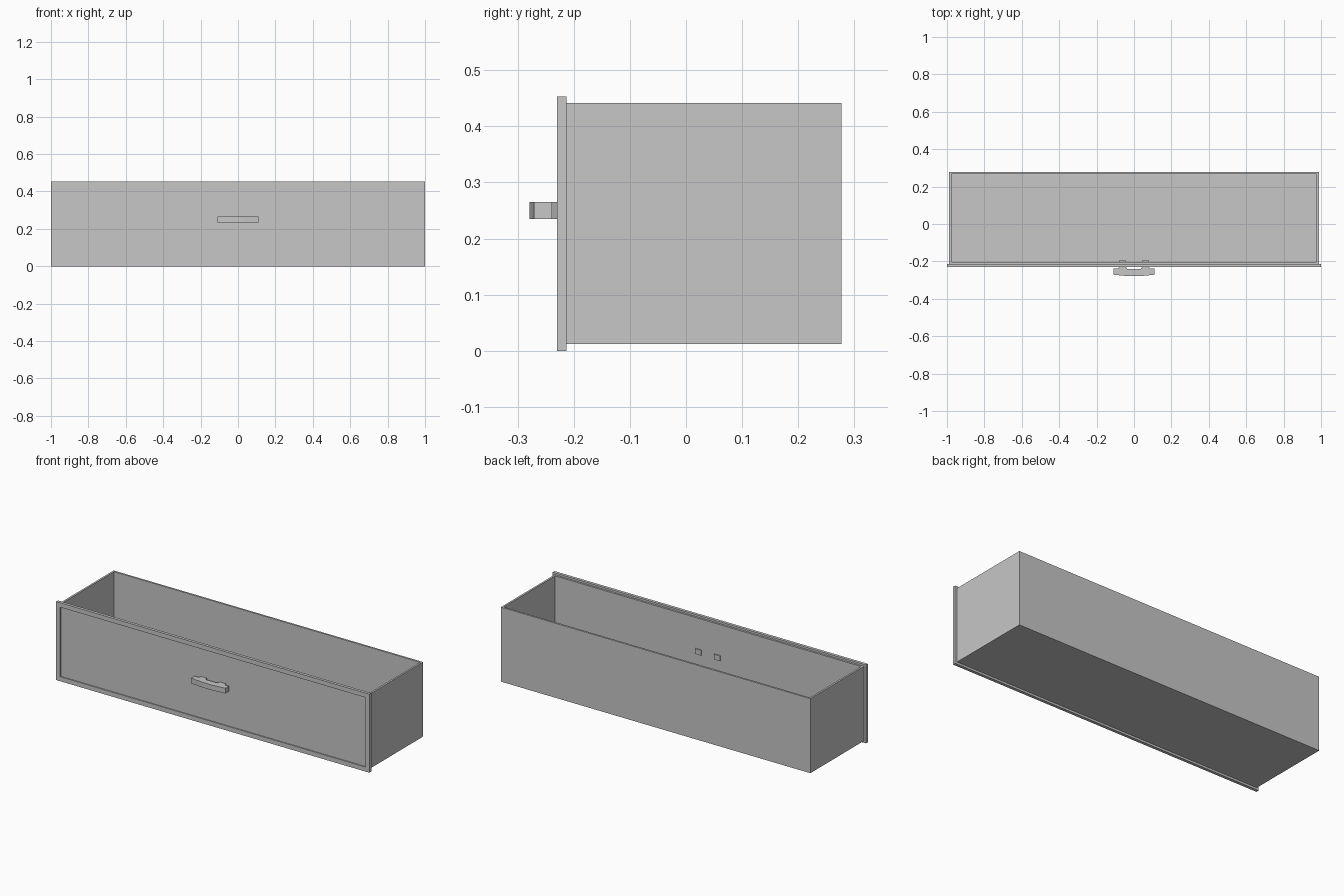
import bpy
import bmesh
from mathutils import Vector

old = bpy.data.objects.get("Cube")
if old:
    bpy.data.objects.remove(old, do_unlink=True)

# One plain grey for everything
grey = bpy.data.materials.new("light grey")
grey.use_nodes = True
colour = (0.57, 0.57, 0.57, 1)
grey.diffuse_color = colour
grey.node_tree.nodes["Principled BSDF"].inputs["Base Color"].default_value = colour


def finish(name, bm):
    bmesh.ops.recalc_face_normals(bm, faces=bm.faces)
    mesh = bpy.data.meshes.new(name)
    bm.to_mesh(mesh)
    bm.free()
    mesh.materials.append(grey)
    obj = bpy.data.objects.new(name, mesh)
    bpy.context.collection.objects.link(obj)
    return obj


def recessed_box(name, low, high, direction, rim, depth):
    """A box with one face hollowed out, leaving a rim around it."""
    low, high, direction = Vector(low), Vector(high), Vector(direction)
    bm = bmesh.new()
    bmesh.ops.create_cube(bm, size=1)
    bmesh.ops.scale(bm, vec=high - low, verts=bm.verts)
    bmesh.ops.translate(bm, vec=(low + high) / 2, verts=bm.verts)
    bm.normal_update()
    face = max(bm.faces, key=lambda f: f.normal.dot(direction))
    bmesh.ops.inset_region(bm, faces=[face], thickness=rim, use_even_offset=True)
    inner = bmesh.ops.extrude_discrete_faces(bm, faces=[face])["faces"][0]
    bmesh.ops.translate(bm, vec=-direction * depth, verts=inner.verts)
    return finish(name, bm)


# Open tray and framed front panel
recessed_box("drawer_tray", (-0.988, -0.213, 0.012), (0.988, 0.277, 0.442),
             (0, 0, 1), 0.011, 0.419)
recessed_box("front_panel", (-1, -0.23, 0), (1, -0.213, 0.453),
             (0, -1, 0), 0.026, 0.006)

# Bowed handle: half outline from front centre to back centre, then mirrored.
# Its two pegs run through the panel and show inside the tray.
half = [(0.03, -0.279), (0.06, -0.276), (0.11, -0.271), (0.11, -0.239),
        (0.085, -0.239), (0.08, -0.23), (0.08, -0.195), (0.042, -0.195),
        (0.042, -0.232), (0.035, -0.241)]
outline = half + [(-x, y) for x, y in reversed(half)]
bm = bmesh.new()
base = bm.faces.new([bm.verts.new((x, y, 0.235)) for x, y in outline])
top = bmesh.ops.extrude_face_region(bm, geom=[base], use_keep_orig=True)["geom"]
bmesh.ops.translate(bm, vec=(0, 0, 0.03),
                    verts=[v for v in top if isinstance(v, bmesh.types.BMVert)])
finish("handle", bm)
